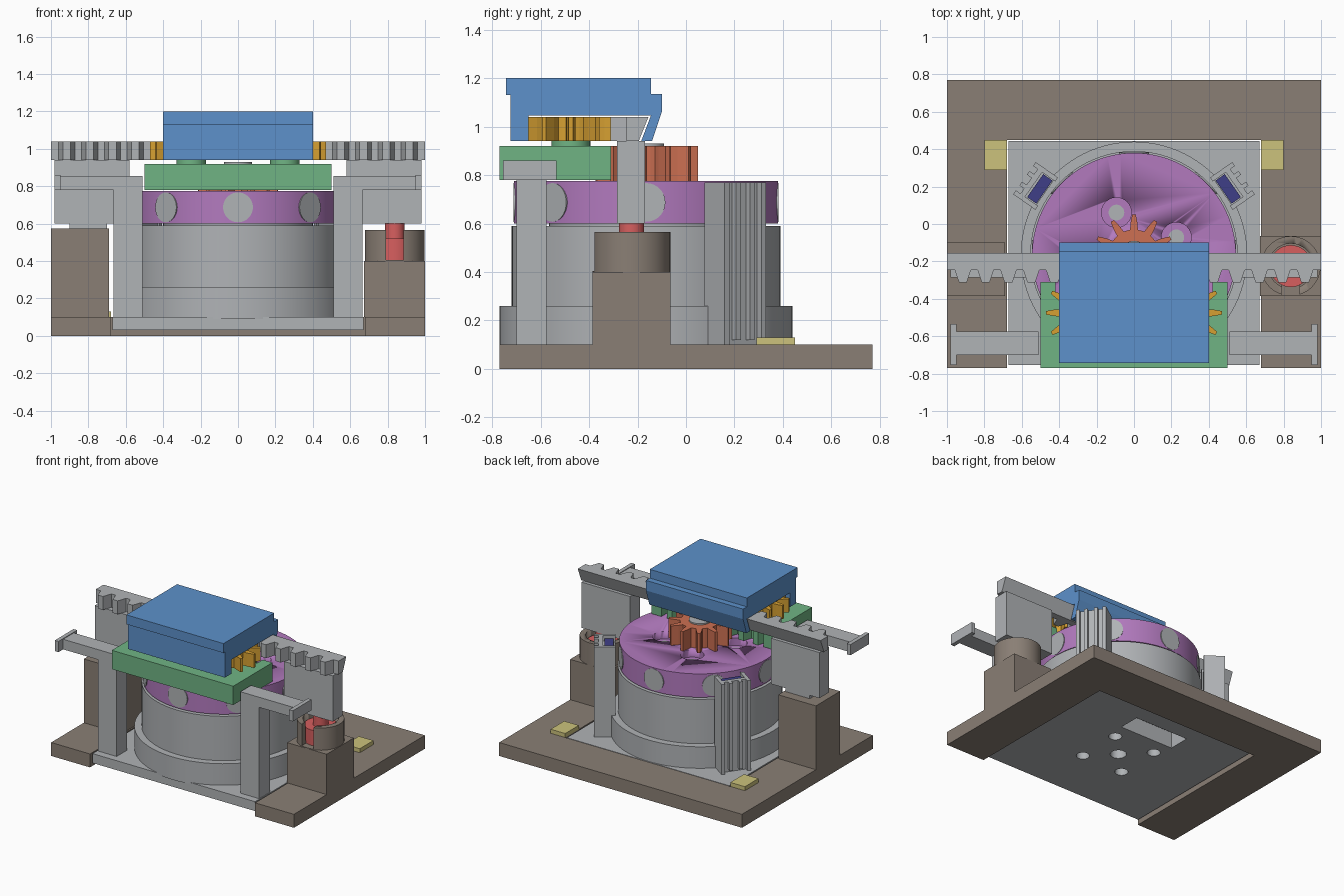
import bpy, bmesh, math
from mathutils import Matrix, Vector

if "Cube" in bpy.data.objects:
    bpy.data.objects.remove(bpy.data.objects["Cube"], do_unlink=True)


def material(name, rgb):
    lin = [((c / 255 + 0.055) / 1.055) ** 2.4 for c in rgb] + [1]
    m = bpy.data.materials.new(name)
    m.use_nodes = True
    m.diffuse_color = lin
    m.node_tree.nodes["Principled BSDF"].inputs["Base Color"].default_value = lin
    return m


GREY = material("light grey", (176, 179, 182))
BROWN = material("taupe", (138, 127, 117))
BLUE = material("blue", (93, 145, 203))
GREEN = material("green", (112, 180, 132))
PURPLE = material("purple", (178, 122, 190))
GOLD = material("gold", (214, 160, 50))
ORANGE = material("orange", (205, 112, 82))
RED = material("red", (215, 95, 95))
YELLOW = material("pale yellow", (204, 194, 124))
NAVY = material("navy", (62, 62, 135))
CY = -0.165  # centre line of the drum


def finish(name, bm, mat):
    bmesh.ops.recalc_face_normals(bm, faces=bm.faces)
    me = bpy.data.meshes.new(name)
    bm.to_mesh(me)
    bm.free()
    me.materials.append(mat)
    ob = bpy.data.objects.new(name, me)
    bpy.context.scene.collection.objects.link(ob)
    return ob


def prism(name, pts, lo, hi, mat, axis="z"):
    """Extrude a 2D outline along z, or a (y, z) outline along x."""
    bm = bmesh.new()
    place = (lambda p: (p[0], p[1], lo)) if axis == "z" else (lambda p: (lo, p[0], p[1]))
    face = bm.faces.new([bm.verts.new(place(p)) for p in pts])
    ext = bmesh.ops.extrude_face_region(bm, geom=[face])
    d = Vector((0, 0, hi - lo)) if axis == "z" else Vector((hi - lo, 0, 0))
    bmesh.ops.translate(bm, vec=d, verts=[v for v in ext["geom"] if isinstance(v, bmesh.types.BMVert)])
    return finish(name, bm, mat)


def box(name, x, y, z, mat):
    x = sorted(x)
    return prism(name, [(x[0], y[0]), (x[1], y[0]), (x[1], y[1]), (x[0], y[1])], z[0], z[1], mat)


def cyl(name, x, y, r, z, mat, n=64):
    bm = bmesh.new()
    bmesh.ops.create_cone(bm, cap_ends=True, segments=n, radius1=r, radius2=r, depth=z[1] - z[0],
                          matrix=Matrix.Translation((x, y, (z[0] + z[1]) / 2)))
    ob = finish(name, bm, mat)
    smooth(ob)
    return ob


def smooth(ob):
    bpy.ops.object.select_all(action="DESELECT")
    ob.select_set(True)
    bpy.context.view_layer.objects.active = ob
    bpy.ops.object.shade_smooth_by_angle(angle=math.radians(30))


def cut(target, cutter):
    mod = target.modifiers.new("cut", "BOOLEAN")
    mod.operation = "DIFFERENCE"
    mod.solver = "EXACT"
    mod.object = cutter
    cutter.hide_render = True
    cutter.hide_set(True)


def gear(name, x, y, z, teeth, tip, root, mat, phase=0):
    step = 2 * math.pi / teeth
    shape = [(-0.5, root), (-0.27, root), (-0.2, root * 0.6 + tip * 0.4), (-0.08, tip),
             (0.08, tip), (0.2, root * 0.6 + tip * 0.4), (0.27, root)]
    pts = [(x + r * math.cos(phase + (i + a) * step), y + r * math.sin(phase + (i + a) * step))
           for i in range(teeth) for a, r in shape]
    return prism(name, pts, z[0], z[1], mat)


def rack(name, half, back, root, tip, z, pitch, mat):
    """Straight toothed strip along x."""
    pts = [(half, back), (-half, back), (-half, root)]
    n = int(2 * half / pitch)
    for i in range(n):
        c = (i - (n - 1) / 2) * pitch
        pts += [(c - pitch * 0.36, root), (c - pitch * 0.17, tip), (c + pitch * 0.17, tip), (c + pitch * 0.36, root)]
    pts.append((half, root))
    return prism(name, pts, z[0], z[1], mat)


# Base with an open bay at the front, and corner pads
prism("base", [(-1, -0.77), (-0.68, -0.77), (-0.68, 0.45), (0.68, 0.45), (0.68, -0.77), (1, -0.77),
               (1, 0.77), (-1, 0.77)], 0, 0.1, BROWN)
for s in (-1, 1):
    box("pad", (s * 0.68, s * 0.8), (0.29, 0.45), (0.1, 0.13), YELLOW)

# Carrier plate, ring and drum, with recesses from below
plate = box("carrier_plate", (-0.67, 0.67), (-0.755, 0.445), (0.03, 0.1), GREY)
ring = cyl("drum_ring", 0, CY, 0.605, (0.09, 0.26), GREY, 96)
drum = cyl("drum", 0, CY, 0.555, (0.09, 0.59), GREY, 96)
spots = [(0, CY, 0.055)] + [(0.24 * math.cos(a), CY + 0.24 * math.sin(a), 0.045)
                            for a in [math.radians(45 + 90 * k) for k in range(4)]]
cutters = [cyl("hole_cutter", x, y, r, (-0.1, 0.2), GREY, 24) for x, y, r in spots]
cutters.append(box("slot_cutter", (-0.22, 0.22), (0.13, 0.29), (-0.1, 0.15), GREY))
for c in cutters:
    for part in (plate, ring, drum):
        cut(part, c)

# Rotor with side plugs and counterbored holes
rotor = cyl("rotor", 0, CY, 0.545, (0.6, 0.775), PURPLE, 96)
cyl("rotor_core", 0, CY, 0.4, (0.58, 0.61), GREY)
for k in range(8):
    a = k * math.pi / 4
    plug = cyl("rotor_plug", 0, 0, 0.08, (0.44, 0.546), GREY, 32)
    plug.matrix_world = Matrix.Translation((0, CY, 0.687)) @ Matrix.Rotation(a, 4, "Z") @ Matrix.Rotation(math.pi / 2, 4, "Y")
for k in range(4):
    a = math.radians(22.5 + 90 * k)
    x, y = 0.245 * math.cos(a), CY + 0.245 * math.sin(a)
    cut(rotor, cyl("bore_cutter", x, y, 0.08, (0.72, 0.9), GREY, 32))
    cyl("bore_floor", x, y, 0.042, (0.7, 0.724), GREY, 32)
gear("drive_gear", 0, CY, (0.775, 0.92), 11, 0.215, 0.135, ORANGE, math.pi / 2)
cyl("drive_shaft", 0, CY, 0.075, (0.77, 0.93), GREY, 32)

# Green slide with its toothed rear edge
box("slide", (-0.5, 0.5), (-0.77, -0.38), (0.78, 0.92), GREEN)
rack("slide_teeth", 0.42, -0.39, -0.375, -0.31, (0.78, 0.92), 0.118, GREEN)
for s in (-1, 1):
    box("slide_end", (s * 0.42, s * 0.5), (-0.385, -0.31), (0.78, 0.92), GREEN)
    cyl("gear_hub", s * 0.25, -0.475, 0.08, (0.91, 0.95), GREEN, 32)
    gear("pinion", s * 0.25, -0.475, (0.94, 1.04), 12, 0.22, 0.14, GOLD)

# Long dovetailed rack bar with end blades
prism("rack_bar", [(-0.24, 0.94), (-0.195, 0.94), (-0.155, 1.04), (-0.24, 1.04)], -1, 1, GREY, "x")
rack("rack_teeth", 1, -0.235, -0.245, -0.312, (0.94, 1.04), 0.122, GREY)
for s in (-1, 1):
    box("rack_blade", (s * 0.58, s * 0.98), (-0.285, -0.17), (0.6, 0.94), GREY)

# Blue cover
prism("cover", [(-0.742, 1.2), (-0.145, 1.2), (-0.145, 1.135), (-0.1, 1.135), (-0.1, 1.06), (-0.14, 0.94),
                (-0.185, 0.94), (-0.145, 1.045), (-0.65, 1.045), (-0.65, 0.94), (-0.725, 0.94),
                (-0.725, 1.13), (-0.742, 1.13)], -0.4, 0.4, BLUE, "x")

# Front posts with T-ended arms
for s in (-1, 1):
    box("front_post", (s * 0.51, s * 0.665), (-0.7, -0.575), (0.1, 0.855), GREY)
    box("front_arm", (s * 0.6, s * 0.96), (-0.7, -0.575), (0.78, 0.855), GREY)
    box("arm_end", (s * 0.95, s * 0.98), (-0.755, -0.535), (0.78, 0.86), GREY)

# Side columns, with a slotted cup and plunger on the left one
box("right_column", (-1, -0.69), (-0.385, -0.1), (0.1, 0.575), BROWN)
box("column_spacer", (-0.9, -0.7), (-0.285, -0.17), (0.57, 0.605), GREY)
column = box("left_column", (0.675, 1), (-0.385, -0.065), (0.1, 0.4), BROWN)
cup = cyl("cup", 0.838, -0.225, 0.16, (0.4, 0.565), BROWN, 48)
cut(cup, cyl("cup_cutter", 0.838, -0.225, 0.12, (0.42, 0.7), BROWN, 48))
slot = box("cup_slot_cutter", (0.79, 0.885), (-0.5, -0.25), (0.405, 0.7), BROWN)
cut(cup, slot)
cyl("plunger", 0.838, -0.225, 0.112, (0.405, 0.52), RED, 48)
cyl("plunger_pin", 0.838, -0.225, 0.052, (0.5, 0.605), RED, 32)

# Rear sensor towers, angled toward the drum, ribbed on the outside
for s in (-1, 1):
    a = math.radians(35 if s > 0 else 145)
    pose = Matrix.Translation((0, CY, 0)) @ Matrix.Rotation(a, 4, "Z")
    parts = [box("tower_core", (0.58, 0.67), (-0.09, 0.09), (0.1, 0.73), GREY),
             box("sensor", (0.585, 0.645), (-0.075, 0.075), (0.72, 0.75), NAVY),
             box("tower_back", (0.655, 0.685), (-0.1, 0.1), (0.1, 0.77), GREY)]
    for t in (-1, 1):
        y = sorted((t * 0.08, t * 0.105))
        parts.append(box("tower_cheek", (0.57, 0.715), y, (0.1, 0.77), GREY))
        parts.append(box("tower_rib", (0.68, 0.715), (t * 0.035 - 0.012, t * 0.035 + 0.012), (0.12, 0.77), GREY))
    for p in parts:
        p.matrix_world = pose
